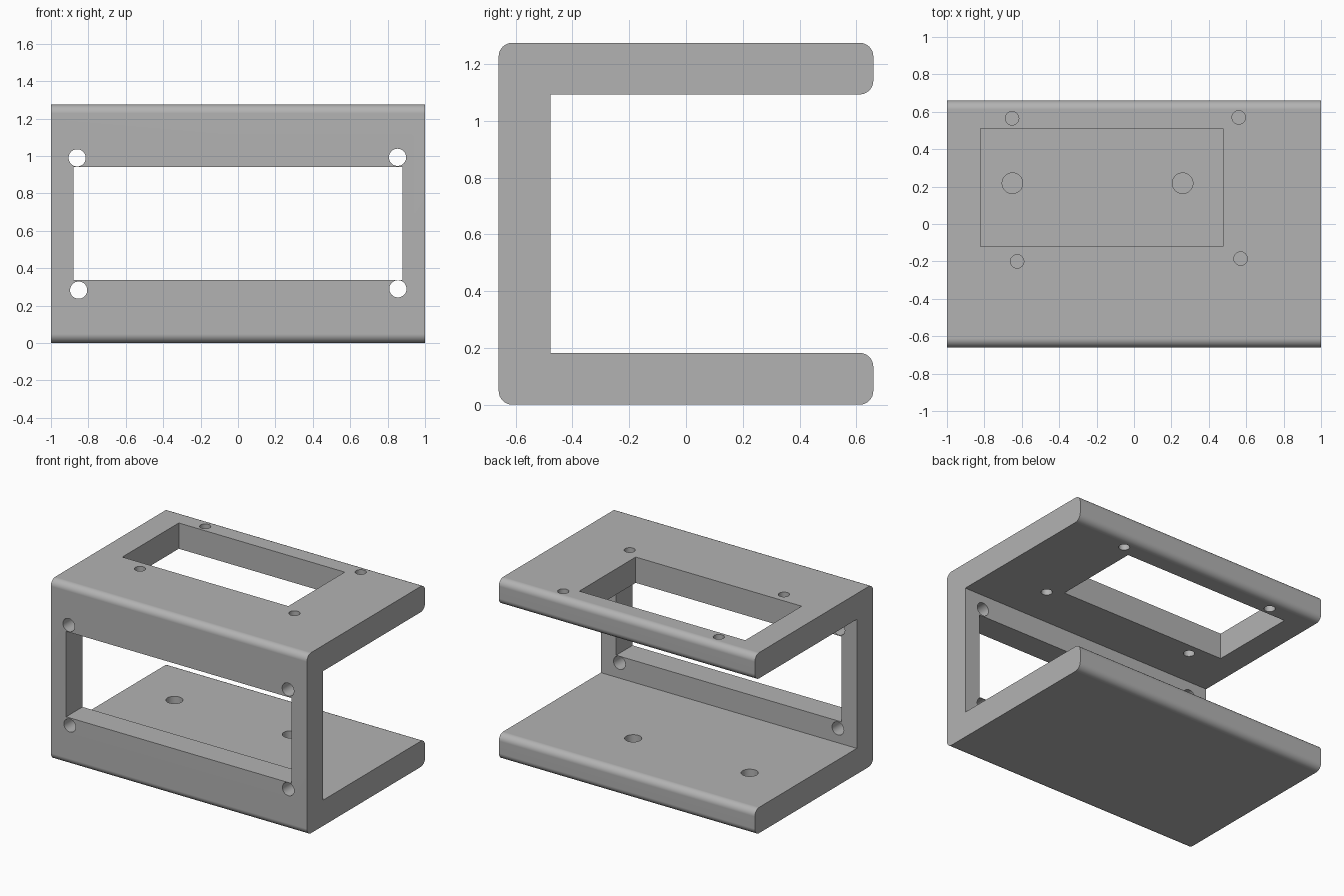
import bpy
import bmesh
import math
from mathutils import Matrix, Vector

cube = bpy.data.objects.get("Cube")
if cube:
    bpy.data.objects.remove(cube, do_unlink=True)

# Overall sizes
HALF_W, HALF_D, HEIGHT = 1.0, 0.66, 1.275
WALL, ROUND = 0.182, 0.048

grey = bpy.data.materials.new("plain grey")
grey.use_nodes = True
colour = (0.45, 0.45, 0.45, 1)
grey.diffuse_color = colour
grey.node_tree.nodes["Principled BSDF"].inputs["Base Color"].default_value = colour


def make_object(name, bm):
    bmesh.ops.recalc_face_normals(bm, faces=bm.faces)
    mesh = bpy.data.meshes.new(name)
    bm.to_mesh(mesh)
    bm.free()
    mesh.materials.append(grey)
    obj = bpy.data.objects.new(name, mesh)
    bpy.context.collection.objects.link(obj)
    return obj


def add_box(bm, low, high):
    low, high = Vector(low), Vector(high)
    bmesh.ops.create_cube(bm, size=1, matrix=Matrix.Translation((low + high) / 2)
                          @ Matrix.Diagonal((*(high - low), 1)))


def add_drill(bm, centre, radius, length, along_y=False):
    turn = Matrix.Rotation(math.pi / 2 if along_y else 0, 4, 'X')
    bmesh.ops.create_cone(bm, cap_ends=True, segments=40, radius1=radius, radius2=radius,
                          depth=length, matrix=Matrix.Translation(centre) @ turn)


# C-shaped bracket: side profile pushed across the width
inner_y, top_z = -HALF_D + WALL, HEIGHT - WALL
profile = [(-HALF_D, 0), (HALF_D, 0), (HALF_D, WALL), (inner_y, WALL),
           (inner_y, top_z), (HALF_D, top_z), (HALF_D, HEIGHT), (-HALF_D, HEIGHT)]
bm = bmesh.new()
face = bm.faces.new([bm.verts.new((-HALF_W, y, z)) for y, z in profile])
push = bmesh.ops.extrude_face_region(bm, geom=[face])
bmesh.ops.translate(bm, vec=(2 * HALF_W, 0, 0),
                    verts=[v for v in push["geom"] if isinstance(v, bmesh.types.BMVert)])

# Round every outer lengthwise edge, leaving the inner corners sharp
long_edges = [e for e in bm.edges
              if abs(e.verts[0].co.x - e.verts[1].co.x) > 1
              and abs(e.verts[0].co.y) > HALF_D - 0.01]
bmesh.ops.bevel(bm, geom=long_edges, offset=ROUND, segments=8, profile=0.5, affect='EDGES')
bracket = make_object("bracket", bm)

# Windows and screw holes
bm = bmesh.new()
add_box(bm, (-0.88, -0.8, 0.337), (0.88, -0.3, 0.94))
add_box(bm, (-0.82, -0.12, 1.0), (0.477, 0.51, 1.4))
for x, z in [(-0.86, 0.99), (0.853, 0.993), (-0.852, 0.283), (0.855, 0.29)]:
    add_drill(bm, (x, -0.55, z), 0.046, 0.5, along_y=True)
for x, y in [(-0.652, 0.565), (0.56, 0.57), (-0.625, -0.2), (0.57, -0.185)]:
    add_drill(bm, (x, y, 1.2), 0.036, 0.4)

# Blind holes in the floor
for x in (-0.65, 0.26):
    add_drill(bm, (x, 0.218, WALL), 0.055, 0.24)
cutter = make_object("opening_cutter", bm)
cutter.hide_render = True

cut = bracket.modifiers.new("openings", 'BOOLEAN')
cut.operation = 'DIFFERENCE'
cut.solver = 'EXACT'
cut.object = cutter

bpy.ops.object.select_all(action='DESELECT')
bracket.select_set(True)
bpy.context.view_layer.objects.active = bracket
bpy.ops.object.modifier_apply(modifier=cut.name)
bpy.data.objects.remove(cutter, do_unlink=True)

# Smooth rounds and holes, flat panels
bpy.ops.object.shade_smooth_by_angle(angle=math.radians(30))
weighted = bracket.modifiers.new("clean shading", 'WEIGHTED_NORMAL')
weighted.keep_sharp = True
